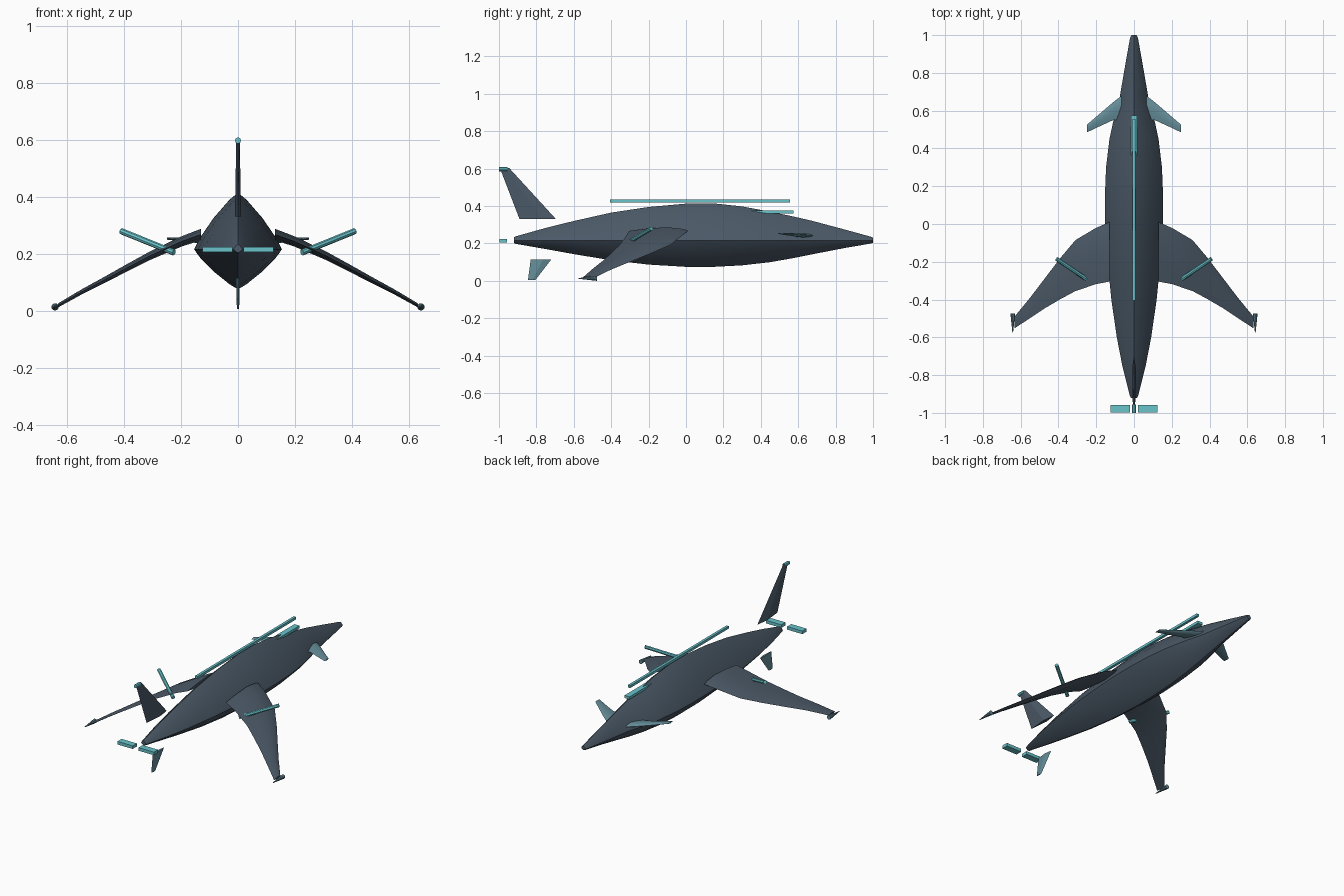
import bpy, bmesh, math
from mathutils import Vector

if "Cube" in bpy.data.objects:
    bpy.data.objects.remove(bpy.data.objects["Cube"])


def material(name, rgb):
    m = bpy.data.materials.new(name)
    m.use_nodes = True
    m.diffuse_color = (*rgb, 1)
    m.node_tree.nodes["Principled BSDF"].inputs["Base Color"].default_value = (*rgb, 1)
    return m


SLATE = material("dark slate", (0.07, 0.1, 0.135))
TEAL = material("bright teal", (0.14, 0.55, 0.6))
GREY_TEAL = material("grey teal", (0.13, 0.27, 0.32))


def finish(name, bm, mat, mirror=False, smooth=None):
    bmesh.ops.recalc_face_normals(bm, faces=bm.faces)
    mesh = bpy.data.meshes.new(name)
    bm.to_mesh(mesh)
    bm.free()
    mesh.materials.append(mat)
    obj = bpy.data.objects.new(name, mesh)
    bpy.context.collection.objects.link(obj)
    if mirror:
        obj.modifiers.new("Mirror", "MIRROR").use_mirror_merge = False
    if smooth:
        bpy.ops.object.select_all(action="DESELECT")
        obj.select_set(True)
        bpy.context.view_layer.objects.active = obj
        bpy.ops.object.shade_smooth_by_angle(angle=math.radians(smooth))
    return obj


def loft(name, rings, mat, **kw):
    """Skin a list of equal-length point rings and cap both ends."""
    bm = bmesh.new()
    loops = [[bm.verts.new(p) for p in ring] for ring in rings]
    for a, b in zip(loops, loops[1:]):
        for i in range(len(a)):
            j = (i + 1) % len(a)
            bm.faces.new((a[i], a[j], b[j], b[i]))
    bm.faces.new(loops[0])
    bm.faces.new(loops[-1])
    return finish(name, bm, mat, **kw)


def rod(name, start, end, r1, r2, sides, mat, **kw):
    start, end = Vector(start), Vector(end)
    axis = end - start
    bm = bmesh.new()
    bmesh.ops.create_cone(bm, cap_ends=True, segments=sides, radius1=r1, radius2=r2, depth=axis.length)
    bm.transform(axis.to_track_quat("Z", "Y").to_matrix().to_4x4())
    bmesh.ops.translate(bm, verts=bm.verts, vec=(start + end) / 2)
    return finish(name, bm, mat, **kw)


def box(name, low, high, mat, **kw):
    bm = bmesh.new()
    bmesh.ops.create_cube(bm, size=1)
    low, high = Vector(low), Vector(high)
    bmesh.ops.scale(bm, verts=bm.verts, vec=high - low)
    bmesh.ops.translate(bm, verts=bm.verts, vec=(low + high) / 2)
    return finish(name, bm, mat, **kw)


def foil(x, lead, trail, z, thick):
    """Thin lens section across the chord, at one span position."""
    chord = trail - lead
    shape = [(0, 0), (.1, .55), (.35, 1), (.7, .6), (1, 0), (.7, -.6), (.35, -1), (.1, -.55)]
    return [(x, lead + chord * u, z + thick * v / 2) for u, v in shape]


def fin(name, bottom, top, half_bottom, half_top, mat):
    """Upright plate; bottom and top are (rear y, front y, z)."""
    rings = []
    for (rear, front, z), h in ((bottom, half_bottom), (top, half_top)):
        mid = rear + (front - rear) * .6
        rings.append([(0, rear, z), (h, mid, z), (0, front, z), (-h, mid, z)])
    return loft(name, rings, mat)


# Fuselage: softened diamond sections as (y, half width, top, bottom)
MID_Z = 0.22
stations = [
    (-.92, .016, .238, .208), (-.91, .022, .243, .203), (-.75, .062, .288, .175),
    (-.6, .091, .325, .148), (-.4, .12, .37, .115), (-.2, .14, .4, .092),
    (0, .153, .418, .08), (.15, .154, .419, .08), (.3, .148, .403, .088),
    (.45, .13, .375, .105), (.57, .104, .35, .126), (.67, .076, .327, .146),
    (.85, .045, .279, .181), (.985, .021, .242, .204), (1, .014, .236, .209)]


def diamond(y, w, top, bottom):
    ring = []
    for i in range(16):
        a = math.tau * i / 16
        c, s = math.cos(a), math.sin(a)
        h = top - MID_Z if s > 0 else MID_Z - bottom
        ring.append((w * math.copysign(abs(c) ** 1.7, c), y,
                     MID_Z + h * math.copysign(abs(s) ** 1.7, s)))
    return ring


loft("fuselage", [diamond(*s) for s in stations], SLATE, smooth=28)

# Drooping swept wings with tip pods and slanted rods through them
wing = [(.13, .01, -.305, .272, .04), (.2, -.02, -.318, .247, .036),
        (.31, -.085, -.355, .197, .03), (.39, -.18, -.398, .155, .026),
        (.47, -.285, -.445, .112, .022), (.55, -.39, -.498, .07, .018),
        (.632, -.49, -.552, .023, .014)]
loft("wing", [foil(*s) for s in wing], SLATE, mirror=True, smooth=35)
rod("wing_tip_pod", (.642, -.575, .018), (.642, -.475, .018), .002, .013, 10, GREY_TEAL, mirror=True)
rod("wing_rod", (.225, -.31, .209), (.41, -.185, .284), .011, .011, 8, TEAL, mirror=True)

# Small foreplanes near the nose
canard = [(.065, .68, .55, .247, .022), (.11, .645, .55, .249, .02),
          (.18, .585, .518, .253, .014), (.25, .525, .485, .258, .008)]
loft("foreplane", [foil(*s) for s in canard], GREY_TEAL, mirror=True, smooth=35)

# Tail fins
fin("tail_fin", (-.89, -.695, .335), (-.995, -.945, .608), .011, .006, SLATE)
fin("belly_fin", (-.845, -.805, .01), (-.83, -.72, .12), .004, .007, GREY_TEAL)
rod("fin_cap", (0, -1, .602), (0, -.955, .602), .011, .011, 8, TEAL)

# Raised spine beam, canopy strip and rear thruster bars
box("spine_beam", (-.008, -.405, .424), (.008, .555, .439), TEAL)
box("canopy_strip", (-.017, .34, .364), (.017, .575, .38), TEAL)
box("rear_bar", (.02, -.997, .21), (.124, -.957, .229), TEAL, mirror=True)

# Rest the lowest part on the ground
bpy.context.view_layer.update()
parts = [o for o in bpy.context.scene.objects if o.type == "MESH"]
lowest = min((o.matrix_world @ v.co).z for o in parts for v in o.data.vertices)
for o in parts:
    o.location.z -= lowest
